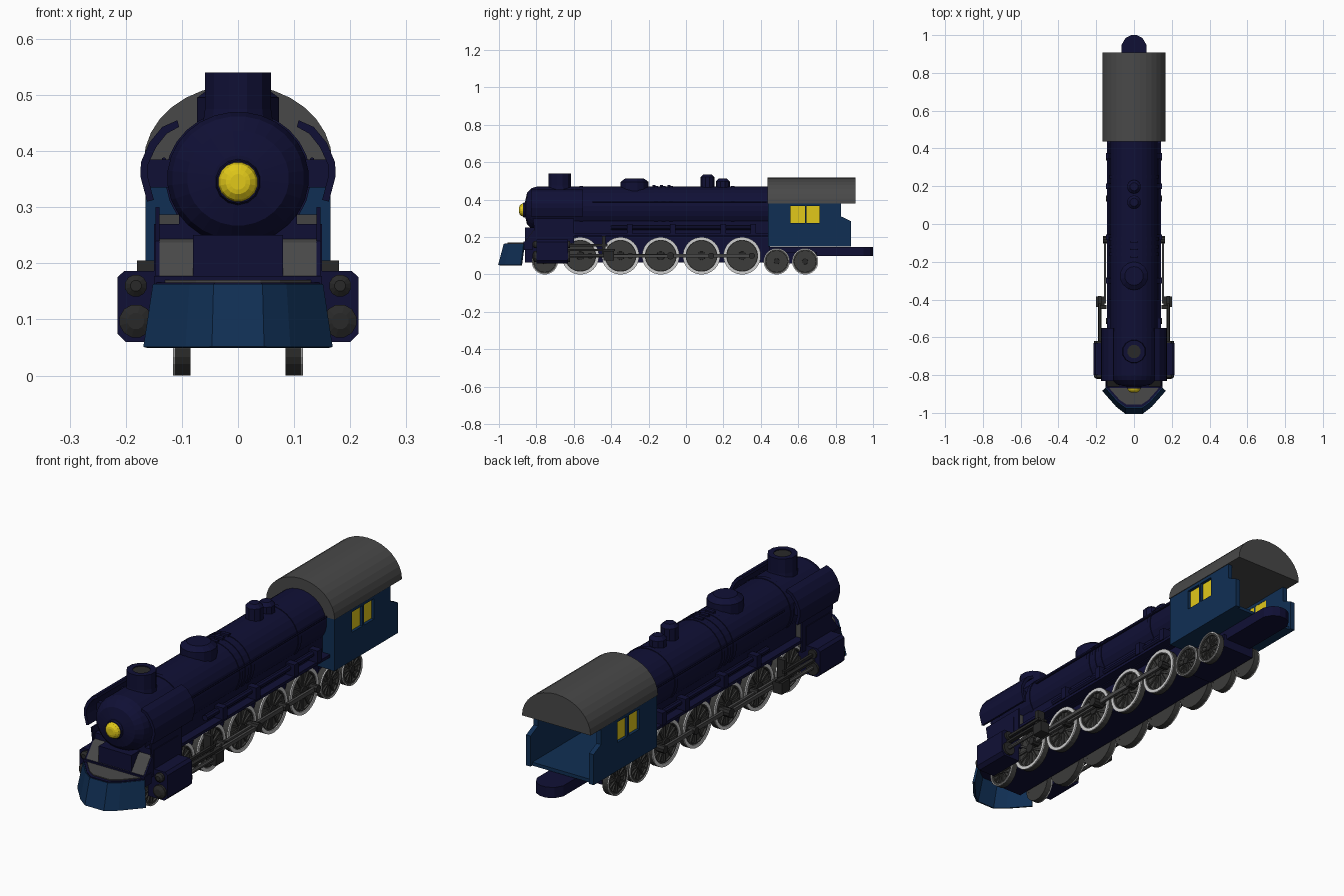
import bpy, bmesh, math
from mathutils import Vector, Matrix

if "Cube" in bpy.data.objects:
    bpy.data.objects.remove(bpy.data.objects["Cube"])


def material(name, rgb):
    m = bpy.data.materials.new(name)
    m.diffuse_color = (*rgb, 1)
    m.use_nodes = True
    m.node_tree.nodes["Principled BSDF"].inputs["Base Color"].default_value = m.diffuse_color
    return m


NAVY = material("navy", (0.005, 0.005, 0.036))
BLUE = material("blue", (0.005, 0.028, 0.088))
GREY = material("roof grey", (0.066, 0.066, 0.066))
IRON = material("wheel iron", (0.045, 0.045, 0.043))
BLACK = material("black iron", (0.022, 0.022, 0.022))
LIGHT = material("light rim", (0.62, 0.62, 0.62))
GOLD = material("yellow", (0.75, 0.58, 0.01))


def finish(name, bm, mat):
    bmesh.ops.recalc_face_normals(bm, faces=bm.faces)
    me = bpy.data.meshes.new(name)
    bm.to_mesh(me)
    bm.free()
    me.materials.append(mat)
    ob = bpy.data.objects.new(name, me)
    bpy.context.collection.objects.link(ob)
    return ob


def prism(name, pts, axis, a, b, mat):
    """Extrude a 2D outline along an axis from a to b."""
    place = {'x': lambda p, t: (t, p[0], p[1]),
             'y': lambda p, t: (p[0], t, p[1]),
             'z': lambda p, t: (p[0], p[1], t)}[axis]
    bm = bmesh.new()
    lo = [bm.verts.new(place(p, a)) for p in pts]
    hi = [bm.verts.new(place(p, b)) for p in pts]
    bm.faces.new(lo)
    bm.faces.new(hi)
    n = len(pts)
    for i in range(n):
        bm.faces.new((lo[i], lo[(i + 1) % n], hi[(i + 1) % n], hi[i]))
    return finish(name, bm, mat)


def box(name, x, y, z, mat):
    pts = [(x[0], y[0]), (x[1], y[0]), (x[1], y[1]), (x[0], y[1])]
    return prism(name, pts, 'z', z[0], z[1], mat)


def lathe(name, rings, axis, c, n, mat, closed=False):
    """Revolve (distance, radius) rings about an axis through c."""
    bm = bmesh.new()
    rows = []
    for t, r in rings:
        row = []
        for i in range(n):
            a = 2 * math.pi * (i + 0.5) / n
            u, v = r * math.cos(a), r * math.sin(a)
            p = {'x': (t, u, v), 'y': (u, t, v), 'z': (u, v, t)}[axis]
            row.append(bm.verts.new(Vector(p) + Vector(c)))
        rows.append(row)
    pairs = list(zip(rows, rows[1:]))
    if closed:
        pairs.append((rows[-1], rows[0]))
    else:
        bm.faces.new(rows[0])
        bm.faces.new(rows[-1])
    for p, q in pairs:
        for i in range(n):
            j = (i + 1) % n
            bm.faces.new((p[i], p[j], q[j], q[i]))
    return finish(name, bm, mat)


# boiler, smokebox front and bands
ZB = 0.352
boiler = lathe("boiler", [(-0.86, 0.04), (-0.85, 0.085), (-0.825, 0.11), (-0.80, 0.118), (0.45, 0.118)],
               'y', (0, 0, ZB), 28, NAVY)
boiler.scale.x = 1.07
for y in (-0.56, -0.16, -0.12, -0.08, 0.25):
    band = lathe("boiler_band", [(y - 0.01, 0.121), (y + 0.01, 0.121)], 'y', (0, 0, ZB), 28, NAVY)
    band.scale.x = 1.07

# headlight
lathe("headlight_mount", [(-0.872, 0.038), (-0.84, 0.045)], 'y', (0, 0, 0.345), 14, NAVY)
lathe("headlight", [(-0.892, 0.014), (-0.89, 0.022), (-0.882, 0.032), (-0.87, 0.036), (-0.86, 0.036)],
      'y', (0, 0, 0.345), 16, GOLD)

# chimney and domes
lathe("chimney", [(0.44, 0.066), (0.475, 0.061), (0.54, 0.061), (0.54, 0.036), (0.525, 0.036)],
      'z', (0, -0.675, 0), 12, NAVY)
lathe("chimney_opening", [(0.526, 0.036), (0.536, 0.036)], 'z', (0, -0.675, 0), 12, BLACK)
lathe("sand_dome", [(0.44, 0.075), (0.495, 0.075), (0.513, 0.05)], 'z', (0, -0.275, 0), 14, NAVY)
for y, top in ((0.115, 0.535), (0.197, 0.512)):
    lathe("steam_dome", [(0.45, 0.037), (top - 0.015, 0.037), (top, 0.022)], 'z', (0, y, 0), 10, NAVY)
for y in (-0.17, -0.13, -0.09):
    box("boiler_valve", (-0.02, 0.02), (y - 0.008, y + 0.008), (0.46, 0.478), NAVY)

# main frame, belly and tail
box("main_frame", (-0.08, 0.08), (-0.86, 0.45), (0.065, 0.25), NAVY)
box("belly", (-0.105, 0.105), (-0.8, 0.45), (0.2, 0.3), NAVY)
prism("tail_beam", [(-0.065, 0.4), (0.065, 0.4), (0.065, 0.95), (0.045, 0.985), (0.015, 1.0),
                    (-0.015, 1.0), (-0.045, 0.985), (-0.065, 0.95)], 'z', 0.1, 0.147, NAVY)
box("trailing_truck", (-0.08, 0.08), (0.42, 0.7), (0.06, 0.12), NAVY)

# pilot: slanted faceted shell with a deck
half_low = [(0.165, -0.88), (0.09, -0.965), (0.045, -1.0)]
half_top = [(0.148, -0.865), (0.083, -0.94), (0.042, -0.97)]
mirror = lambda h: h + [(-x, y) for x, y in reversed(h)]
bm = bmesh.new()
low = [bm.verts.new((x, y, 0.05)) for x, y in mirror(half_low)]
top = [bm.verts.new((x, y, 0.162)) for x, y in mirror(half_top)]
for i in range(5):
    bm.faces.new((low[i], low[i + 1], top[i + 1], top[i]))
pilot = finish("pilot", bm, BLUE)
mod = pilot.modifiers.new("thickness", 'SOLIDIFY')
mod.thickness = 0.01
mod.offset = 0
prism("pilot_deck", mirror([(0.148, -0.8), (0.148, -0.865)] + half_top[1:]), 'z', 0.155, 0.166, NAVY)
prism("deck_plate", mirror([(0.13, -0.82), (0.13, -0.87), (0.075, -0.932), (0.04, -0.955)]),
      'z', 0.166, 0.17, GREY)
box("front_beam", (-0.15, 0.15), (-0.868, -0.82), (0.13, 0.177), NAVY)

# sloped grey front plates between navy cheeks
prism("front_slope", [(-0.862, 0.175), (-0.815, 0.237), (-0.70, 0.287), (-0.62, 0.287), (-0.62, 0.175)],
      'x', -0.14, 0.14, GREY)

# cab floor, front wall, roof
box("cab_floor", (-0.15, 0.15), (0.44, 0.87), (0.15, 0.165), BLUE)
box("cab_front_wall", (-0.15, 0.15), (0.44, 0.46), (0.15, 0.39), BLUE)
arc = [(0.168 * math.cos(math.pi * i / 16), 0.38 + 0.138 * math.sin(math.pi * i / 16)) for i in range(17)]
prism("cab_roof", arc, 'y', 0.436, 0.907, GREY)

# window cutter for both cab walls
cutters = [box("window_cutter", (-0.3, 0.3), y, (0.275, 0.365), BLUE)
           for y in ((0.56, 0.635), (0.645, 0.715))]
for c in cutters:
    c.hide_render = True
    c.hide_set(True)


def span(s, a, b):
    return (min(s * a, s * b), max(s * a, s * b))


def wheel(name, s, y, r):
    """Tyre, web, spokes, hub and light outer rim."""
    c = (0, y, r)
    lathe(name + "_tyre", [(s * 0.085, r), (s * 0.112, r), (s * 0.112, r * 0.8), (s * 0.085, r * 0.8)],
          'x', c, 28, IRON, True)
    lathe(name + "_web", [(s * 0.086, r * 0.85), (s * 0.103, r * 0.85)], 'x', c, 28, IRON)
    lathe(name + "_hub", [(s * 0.09, r * 0.24), (s * 0.116, r * 0.22)], 'x', c, 12, BLACK)
    bm = bmesh.new()
    for i in range(12):
        m = (Matrix.Translation((s * 0.105, y, r)) @ Matrix.Rotation(math.tau * i / 12, 4, 'X')
             @ Matrix.Translation((0, 0, r * 0.5)) @ Matrix.Diagonal((0.01, r * 0.09, r * 0.66, 1)))
        bmesh.ops.create_cube(bm, size=1, matrix=m)
    finish(name + "_spokes", bm, IRON)
    inner = 0.85 if r > 0.09 else 0.93
    lathe(name + "_rim", [(s * 0.111, r), (s * 0.116, r), (s * 0.116, r * inner), (s * 0.111, r * inner)],
          'x', c, 28, LIGHT, True)


DRIVERS = (-0.565, -0.35, -0.135, 0.083, 0.30)
for s in (-1, 1):
    for y in DRIVERS:
        wheel("driving_wheel", s, y, 0.1)
        lathe("crank_pin", [(s * 0.11, 0.017), (s * 0.148, 0.017)], 'x', (0, y + 0.052, 0.1), 8, BLACK)
    for y in (-0.755, 0.485, 0.637):
        wheel("small_wheel", s, y, 0.07)

    # rods and valve gear
    box("side_rod", span(s, 0.127, 0.139), (-0.52, 0.36), (0.091, 0.109), GREY)
    box("main_rod", span(s, 0.148, 0.16), (-0.42, -0.075), (0.092, 0.108), GREY)
    lathe("main_pin", [(s * 0.13, 0.02), (s * 0.165, 0.02)], 'x', (0, -0.083, 0.1), 10, BLACK)
    lathe("piston_rod", [(-0.63, 0.009), (-0.41, 0.009)], 'y', (s * 0.182, 0, 0.1), 8, GREY)
    box("crosshead", span(s, 0.155, 0.2), (-0.44, -0.385), (0.075, 0.125), BLACK)
    box("guide_bar", span(s, 0.172, 0.19), (-0.64, -0.38), (0.125, 0.135), BLACK)
    box("valve_rod", span(s, 0.175, 0.187), (-0.64, -0.42), (0.15, 0.162), BLACK)
    box("valve_link", span(s, 0.145, 0.18), (-0.45, -0.43), (0.1, 0.205), BLACK)

    # cylinder block with front covers
    block = [(0.12, 0.06), (0.2, 0.06), (0.215, 0.075), (0.215, 0.175), (0.203, 0.186), (0.12, 0.186)]
    prism("cylinder_block", [(s * x, z) for x, z in block], 'y', -0.8, -0.63, NAVY)
    for z, r in ((0.16, 0.02), (0.097, 0.03)):
        lathe("cylinder_cover", [(-0.82, r * 0.5), (-0.812, r), (-0.62, r)], 'y', (s * 0.182, 0, z), 12, BLACK)
    box("cylinder_saddle", span(s, 0.07, 0.15), (-0.8, -0.63), (0.13, 0.27), NAVY)

    # cheek beside the grey slope
    prism("front_cheek", [(-0.868, 0.165), (-0.81, 0.24), (-0.82, 0.3), (-0.6, 0.3), (-0.6, 0.165)],
          'x', s * 0.14, s * 0.147, NAVY)

    # curved smoke deflector and bracket
    outer = [(0.108, 0.455), (0.135, 0.443), (0.158, 0.415), (0.173, 0.38), (0.174, 0.355), (0.162, 0.31)]
    inner = [(0.15, 0.313), (0.161, 0.355), (0.16, 0.377), (0.146, 0.407), (0.127, 0.431), (0.105, 0.443)]
    prism("smoke_deflector", [(s * x, z) for x, z in outer + inner], 'y', -0.83, -0.55, NAVY)
    for y in (-0.76, -0.6):
        box("deflector_bracket", span(s, 0.1, 0.163), (y, y + 0.02), (0.335, 0.385), NAVY)

    # running board, pipes and brackets
    box("running_board", span(s, 0.08, 0.143), (-0.62, 0.44), (0.205, 0.218), NAVY)
    lathe("air_pipe", [(-0.4, 0.013), (0.36, 0.013)], 'y', (s * 0.118, 0, 0.25), 8, NAVY)
    lathe("hand_rail", [(-0.5, 0.004), (0.43, 0.004)], 'y', (s * 0.132, 0, 0.385), 6, NAVY)
    for y in (-0.3, -0.07, 0.2, 0.36):
        box("pipe_bracket", span(s, 0.1, 0.148), (y - 0.015, y + 0.015), (0.215, 0.27), NAVY)

    # cab side wall with cut windows
    wall = prism("cab_side", [(0.438, 0.15), (0.882, 0.15), (0.882, 0.285), (0.83, 0.31), (0.83, 0.385),
                              (0.438, 0.385)], 'x', s * 0.143, s * 0.165, BLUE)
    for c in cutters:
        cut = wall.modifiers.new("window", 'BOOLEAN')
        cut.operation = 'DIFFERENCE'
        cut.object = c
        cut.solver = 'EXACT'
    box("window_pane", span(s, 0.144, 0.152), (0.555, 0.72), (0.27, 0.37), GOLD)
